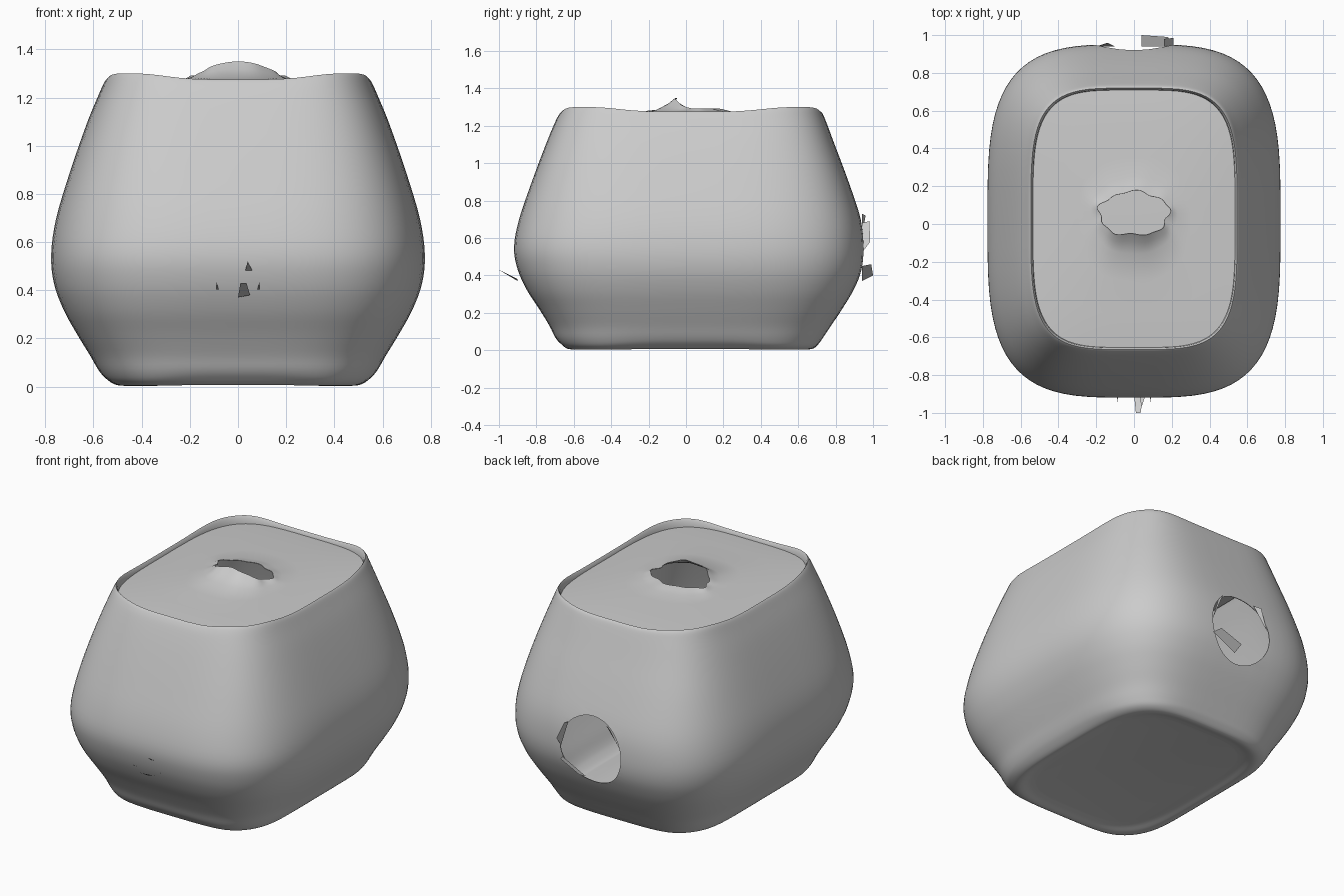
import bpy, bmesh, math
from mathutils import Vector

cube = bpy.data.objects.get("Cube")
if cube:
    bpy.data.objects.remove(cube)

grey = bpy.data.materials.new("plain grey")
grey.use_nodes = True
colour = (0.6, 0.6, 0.6, 1)
grey.diffuse_color = colour
grey.node_tree.nodes["Principled BSDF"].inputs["Base Color"].default_value = colour

SEGMENTS = 80


def make_object(name, bm):
    mesh = bpy.data.meshes.new(name)
    bm.to_mesh(mesh)
    bm.free()
    mesh.materials.append(grey)
    obj = bpy.data.objects.new(name, mesh)
    bpy.context.collection.objects.link(obj)
    return obj


def section(bm, z, half_x, front, back, power, sag=0):
    """Rounded rectangle ring; sag lowers the middle of each side."""
    ring = []
    mid, half_y = (front + back) / 2, (back - front) / 2
    for i in range(SEGMENTS):
        t = math.tau * (i + 0.5) / SEGMENTS
        c, s = math.cos(t), math.sin(t)
        x = half_x * math.copysign(abs(c) ** (2 / power), c)
        y = mid + half_y * math.copysign(abs(s) ** (2 / power), s)
        ring.append(bm.verts.new((x, y, z - sag * math.cos(2 * t) ** 4)))
    return ring


def smooth_rows(rows, steps):
    """Fill in rows along a smooth curve through the given ones."""
    filled = []
    for i in range(len(rows) - 1):
        before, after = rows[max(i - 1, 0)], rows[min(i + 2, len(rows) - 1)]
        for k in range(steps):
            u = k / steps
            filled.append([
                b + 0.5 * u * (c - a + u * (2 * a - 5 * b + 4 * c - d + u * (3 * (b - c) + d - a)))
                for a, b, c, d in zip(before, rows[i], rows[i + 1], after)])
    return filled + [rows[-1]]


# Outer wall: z, half width, front y, back y, squareness, sag
wall = [
    (0.022, 0.42, -0.54, 0.59, 3.8, 0),
    (0.016, 0.455, -0.58, 0.625, 3.8, 0),
    (0.003, 0.505, -0.63, 0.675, 3.8, -0.004),
    (0.02, 0.55, -0.67, 0.71, 3.8, -0.015),
    (0.06, 0.58, -0.70, 0.735, 3.8, -0.01),
    (0.13, 0.615, -0.73, 0.775, 3.8, 0),
    (0.22, 0.67, -0.785, 0.835, 3.7, 0),
    (0.32, 0.725, -0.85, 0.895, 3.6, 0),
    (0.43, 0.765, -0.90, 0.94, 3.5, 0),
    (0.55, 0.776, -0.92, 0.952, 3.5, 0),
    (0.70, 0.755, -0.893, 0.935, 3.5, 0),
    (0.90, 0.695, -0.825, 0.87, 3.7, 0),
    (1.10, 0.625, -0.75, 0.795, 3.9, 0),
    (1.23, 0.575, -0.70, 0.75, 4.0, 0.01),
    (1.282, 0.556, -0.677, 0.732, 4.0, 0.02),
    (1.30, 0.546, -0.665, 0.72, 4.0, 0.025),
]
# Inside of the rim and the sunken lid
lid = [
    (1.285, 0.538, -0.657, 0.712, 4.0, 0.02),
    (1.252, 0.535, -0.654, 0.709, 4.0, 0),
    (1.255, 0.50, -0.62, 0.675, 3.9, 0),
    (1.264, 0.40, -0.48, 0.53, 3.2, 0),
    (1.27, 0.30, -0.30, 0.36, 2.5, 0),
]
bm = bmesh.new()
rings = [section(bm, *row) for row in smooth_rows(wall, 4) + lid]

# Torn mound in the middle of the lid, highest at its front lip
for lift, half_x, front, back in ((0.2, 0.23, -0.16, 0.25),
                                  (0.6, 0.205, -0.10, 0.21),
                                  (1.0, 0.185, -0.06, 0.17)):
    ring = section(bm, 1.27, half_x, front, back, 2.1)
    for i, v in enumerate(ring):
        t = math.tau * (i + 0.5) / SEGMENTS
        rise = 0.022 + 0.058 * max(0, -math.sin(t)) ** 2.5
        v.co.z += lift * rise
        ragged = 1 + lift * (0.05 * math.sin(5 * t) + 0.04 * math.sin(9 * t + 1))
        v.co.x *= ragged
        v.co.y = 0.055 + (v.co.y - 0.055) * ragged
    rings.append(ring)

for low, high in zip(rings, rings[1:]):
    for i in range(SEGMENTS):
        j = (i + 1) % SEGMENTS
        bm.faces.new((low[i], low[j], high[j], high[i]))
bm.faces.new(list(reversed(rings[0])))
body = make_object("hollow_body", bm)

# Thin wall, then a round opening through the back
solid = body.modifiers.new("wall thickness", "SOLIDIFY")
solid.thickness = 0.004
solid.offset = -1

bm = bmesh.new()
bmesh.ops.create_cone(bm, cap_ends=True, segments=48, radius1=0.21, radius2=0.21, depth=0.5)
cutter = make_object("opening_cutter", bm)
cutter.rotation_euler.x = math.pi / 2
cutter.location = (0, 0.95, 0.54)
cutter.hide_render = True

cut = body.modifiers.new("back opening", "BOOLEAN")
cut.operation = "DIFFERENCE"
cut.solver = "EXACT"
cut.object = cutter

bpy.context.view_layer.objects.active = body
body.select_set(True)
for name in [m.name for m in body.modifiers]:
    bpy.ops.object.modifier_apply(modifier=name)
bpy.data.objects.remove(cutter)
bpy.ops.object.shade_smooth_by_angle(angle=math.radians(40))


def shard(name, *points):
    bm = bmesh.new()
    bm.faces.new([bm.verts.new(Vector(p)) for p in points])
    return make_object(name, bm)


# Small splinters on the front and ragged flaps round the back opening
shard("front_splinter_middle", (0, -0.9, 0.37), (0.05, -0.9, 0.38), (0.035, -1, 0.43), (0.01, -1, 0.43))
shard("front_splinter_upper", (0.03, -0.91, 0.48), (0.06, -0.91, 0.48), (0.04, -0.97, 0.52))
for side in (-1, 1):
    shard("front_splinter_side", (0.08 * side, -0.89, 0.40), (0.09 * side, -0.89, 0.40),
          (0.09 * side, -0.95, 0.44))
shard("back_flap_low", (0.04, 0.94, 0.37), (0.2, 0.94, 0.45), (0.18, 0.99, 0.46), (0.04, 1, 0.40))
shard("back_flap_high", (0.21, 0.94, 0.52), (0.16, 0.94, 0.68), (0.16, 0.98, 0.69), (0.21, 0.985, 0.58))
shard("back_flap_side", (-0.2, 0.94, 0.60), (-0.1, 0.94, 0.73), (-0.14, 0.96, 0.72))
